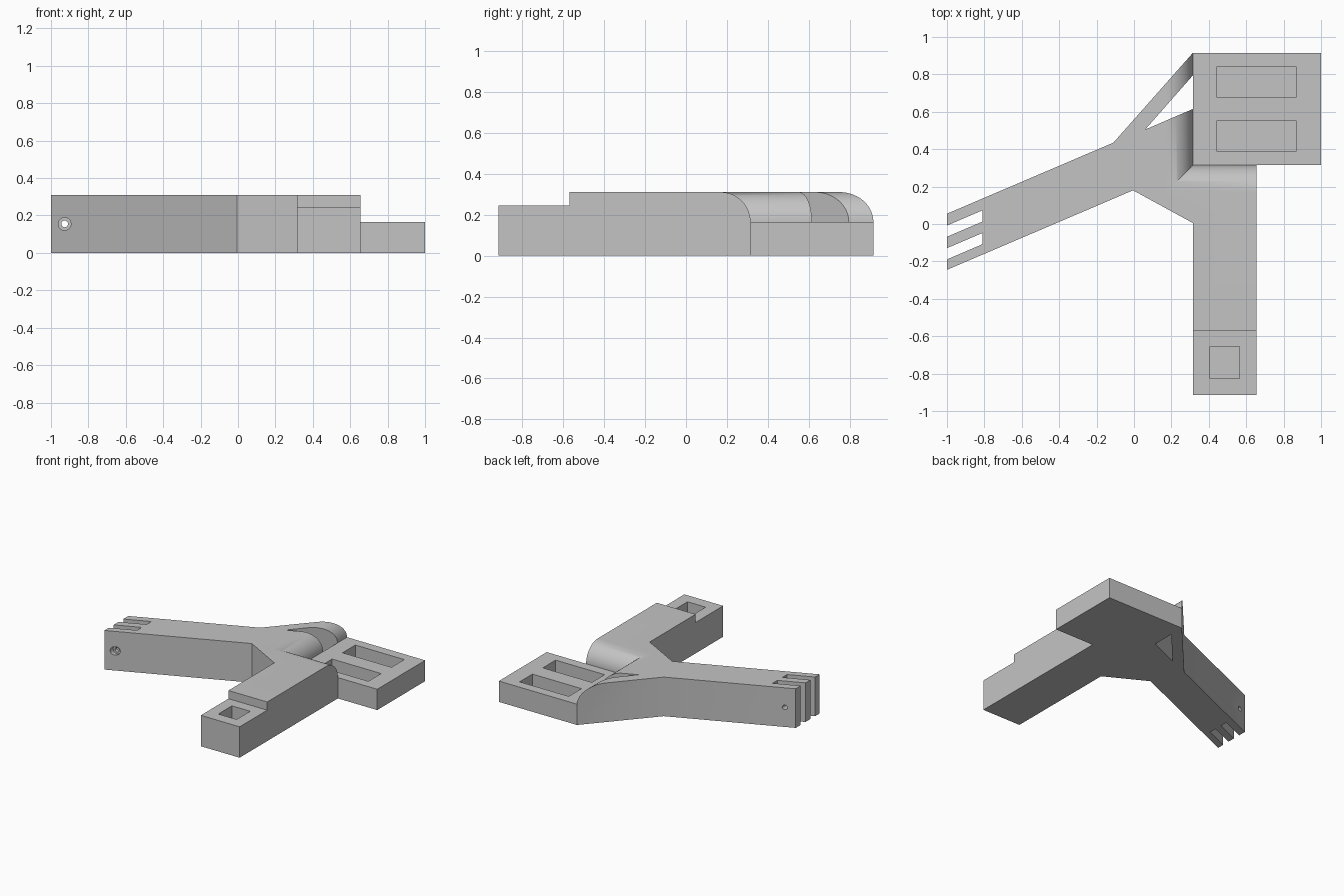
import bpy, bmesh, math

if "Cube" in bpy.data.objects:
    bpy.data.objects.remove(bpy.data.objects["Cube"])

grey = bpy.data.materials.new("plain grey")
grey.use_nodes = True
colour = (0.55, 0.55, 0.55, 1)
grey.diffuse_color = colour
grey.node_tree.nodes["Principled BSDF"].inputs["Base Color"].default_value = colour

TOP, DECK, STEP = 0.31, 0.165, 0.245   # heights of body, platform, leg end
CORNER = 0.315                         # inner corner of the platform in x and y
SLOPE = 0.427                          # slant of the arm


def prism(name, points, low, high, place=lambda a, b, h: (a, b, h)):
    """Extrude a 2D outline between two levels along a chosen axis."""
    bm = bmesh.new()
    rings = [[bm.verts.new(place(a, b, h)) for a, b in points] for h in (low, high)]
    bm.faces.new(rings[0])
    bm.faces.new(rings[1])
    n = len(points)
    for i in range(n):
        j = (i + 1) % n
        bm.faces.new((rings[0][i], rings[0][j], rings[1][j], rings[1][i]))
    bmesh.ops.recalc_face_normals(bm, faces=bm.faces)
    mesh = bpy.data.meshes.new(name)
    bm.to_mesh(mesh)
    bm.free()
    mesh.materials.append(grey)
    obj = bpy.data.objects.new(name, mesh)
    bpy.context.collection.objects.link(obj)
    return obj


def box(name, x0, x1, y0, y1, low, high):
    return prism(name, [(x0, y0), (x1, y0), (x1, y1), (x0, y1)], low, high)


def combine(target, tool, operation="DIFFERENCE"):
    mod = target.modifiers.new("cut", "BOOLEAN")
    mod.operation, mod.solver, mod.object = operation, "EXACT", tool
    bpy.ops.object.select_all(action="DESELECT")
    bpy.context.view_layer.objects.active = target
    target.select_set(True)
    bpy.ops.object.modifier_apply(modifier=mod.name)
    bpy.data.objects.remove(tool)


# Whole bracket outline: arm, strut, platform and leg
bracket = prism("bracket", [
    (-1, 0.055), (-0.11, 0.435), (CORNER, 0.915), (1, 0.915), (1, CORNER),
    (0.655, CORNER), (0.655, -0.915), (CORNER, -0.915), (CORNER, 0.005),
    (-0.005, 0.18), (-1, -0.245)], 0, TOP)

# Lowered platform with rounded shoulders on both inner sides
radius = TOP - DECK
centre = CORNER - radius
steps = 20
shoulder = [(centre + radius * math.sin(t), DECK + radius * math.cos(t))
            for t in (math.pi / 2 * i / steps for i in range(steps + 1))]
shoulder += [(1.3, DECK), (1.3, 0.6), (centre, 0.6)]
relief = prism("relief", shoulder, 0, 1.2, lambda a, b, h: (a, h, b))
relief_across = prism("relief_across", shoulder, 0, 1.2, lambda a, b, h: (h, a, b))
combine(relief, relief_across, "INTERSECT")
combine(bracket, relief)

# Triangular opening behind the strut
combine(bracket, prism("opening", [(0.06, 0.505), (CORNER, 0.615), (CORNER, 0.795)], -0.1, 0.5))

# Stepped leg end with its square pocket
combine(bracket, box("leg_step", 0.2, 0.8, -1.1, -0.57, STEP, 0.5))
combine(bracket, box("leg_pocket", 0.405, 0.565, -0.825, -0.655, STEP - 0.1, 0.5))

# Two long pockets in the platform
for y in (0.39, 0.68):
    combine(bracket, box("platform_pocket", 0.44, 0.87, y, y + 0.16, DECK - 0.1, 0.5))

# Two slots that split the arm end into three prongs
for y in (0.013, -0.108):
    x0, x1, width = -1.1, -0.81, 0.06
    y0 = y - SLOPE * (x1 - x0)
    combine(bracket, prism("slot", [(x0, y0), (x1, y), (x1, y + width), (x0, y0 + width)], -0.1, 0.5))

# Pin hole through the prongs, wider at the front
for r, y0, y1 in ((0.018, -0.5, 0.4), (0.034, -0.5, -0.19)):
    ring = [(-0.927 + r * math.cos(math.tau * i / 32), 0.155 + r * math.sin(math.tau * i / 32))
            for i in range(32)]
    combine(bracket, prism("pin_hole", ring, y0, y1, lambda a, b, h: (a, h, b)))

bpy.ops.object.select_all(action="DESELECT")
bracket.select_set(True)
bpy.context.view_layer.objects.active = bracket
bpy.ops.object.shade_smooth_by_angle(angle=math.radians(30))
